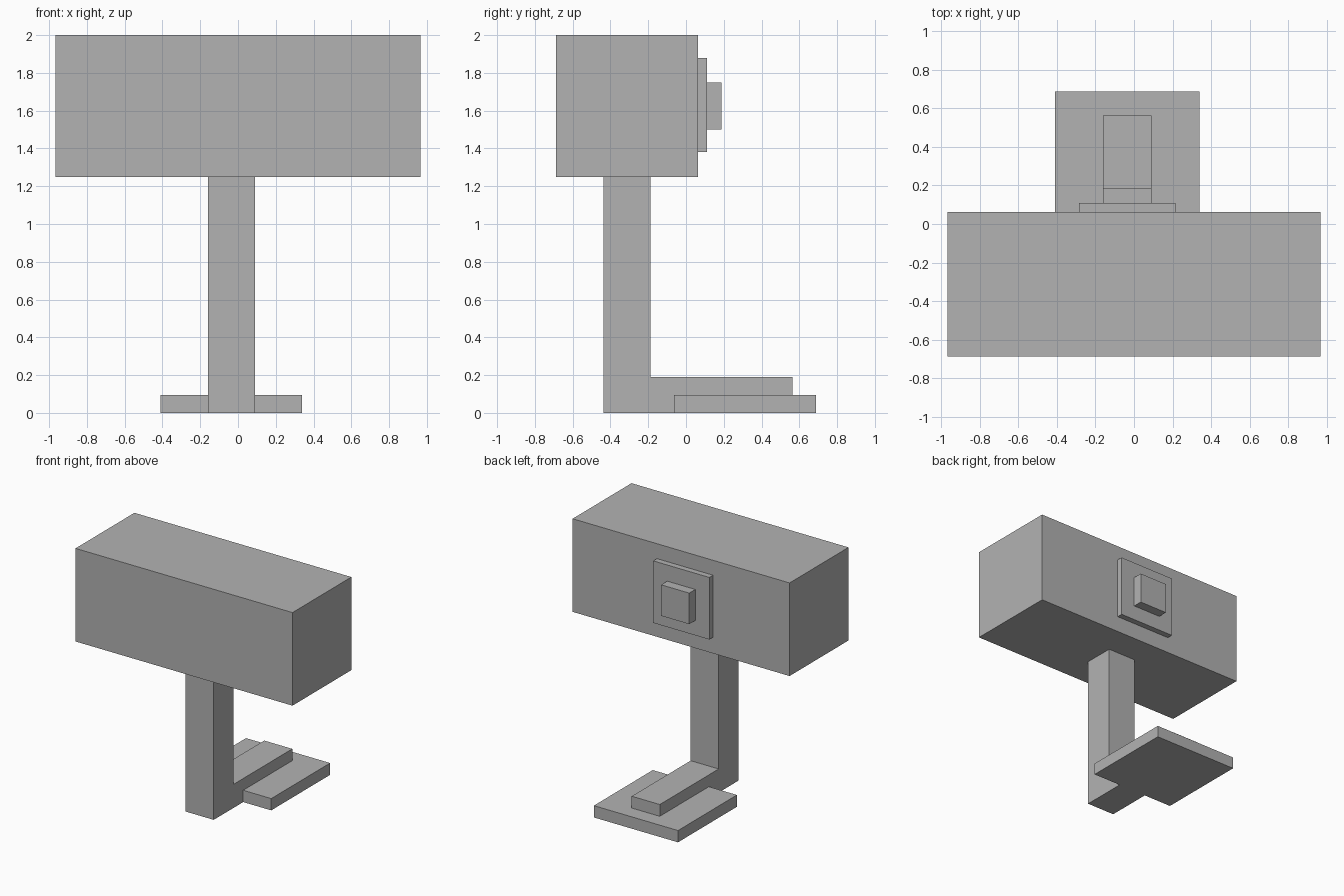
import bpy
import bmesh

cube = bpy.data.objects.get("Cube")
if cube:
    bpy.data.objects.remove(cube, do_unlink=True)

GREY = (0.448, 0.448, 0.448, 1.0)
grey = bpy.data.materials.new("plain grey")
grey.use_nodes = True
grey.diffuse_color = GREY
grey.node_tree.nodes["Principled BSDF"].inputs["Base Color"].default_value = GREY


def prism(name, profile, x0, x1):
    """Extrude a (y, z) profile along x from x0 to x1."""
    bm = bmesh.new()
    face = bm.faces.new([bm.verts.new((x0, y, z)) for y, z in profile])
    result = bmesh.ops.extrude_face_region(bm, geom=[face])
    verts = [g for g in result["geom"] if isinstance(g, bmesh.types.BMVert)]
    bmesh.ops.translate(bm, verts=verts, vec=(x1 - x0, 0, 0))
    bmesh.ops.recalc_face_normals(bm, faces=bm.faces)
    mesh = bpy.data.meshes.new(name)
    bm.to_mesh(mesh)
    bm.free()
    mesh.materials.append(grey)
    obj = bpy.data.objects.new(name, mesh)
    bpy.context.collection.objects.link(obj)
    return obj


def box(name, x, y, z):
    """Box from (low, high) ranges on each axis."""
    corners = [(y[0], z[0]), (y[1], z[0]), (y[1], z[1]), (y[0], z[1])]
    return prism(name, corners, *x)


# Shared dimensions
POST_X = (-0.16, 0.09)
HEAD_BOTTOM, HEAD_BACK = 1.25, 0.0625
FOOT_FRONT, FOOT_TOP = -0.0625, 0.095

# Large head block
box("head", (-0.967, 0.967), (-0.6875, HEAD_BACK), (HEAD_BOTTOM, 2.0))

# Stepped back plate and knob
box("back_plate", (-0.285, 0.215), (HEAD_BACK, 0.11), (1.38, 1.88))
box("back_knob", POST_X, (0.11, 0.1875), (1.5, 1.75))

# Upright post with the bar that runs back over the foot
prism("post_and_bar", [
    (-0.4375, 0), (FOOT_FRONT, 0), (FOOT_FRONT, FOOT_TOP),
    (0.5625, FOOT_TOP), (0.5625, 0.19), (-0.1875, 0.19),
    (-0.1875, HEAD_BOTTOM), (-0.4375, HEAD_BOTTOM)], *POST_X)

# Flat foot
box("foot", (-0.41, 0.34), (FOOT_FRONT, 0.6875), (0, FOOT_TOP))
